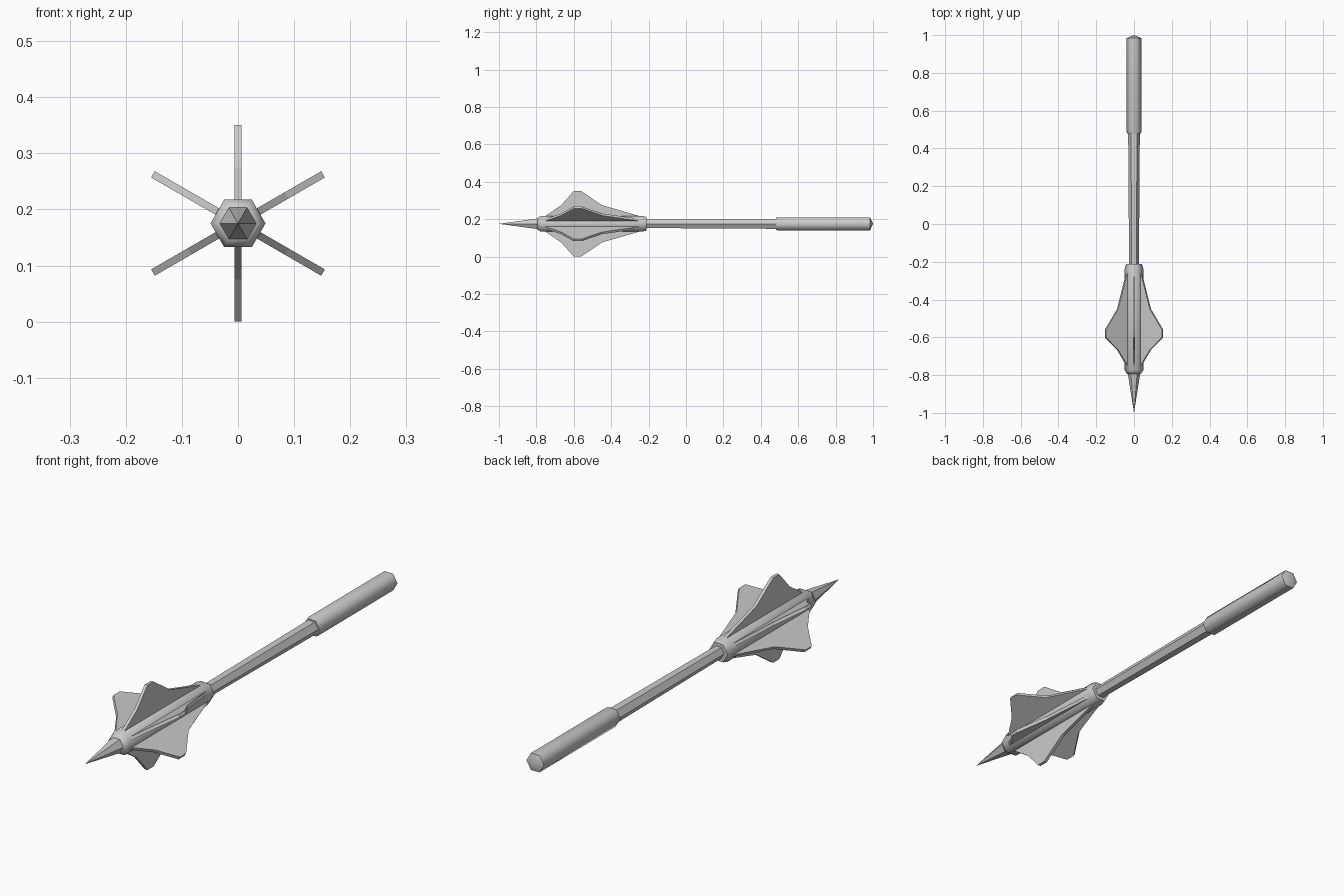
import bpy
import bmesh
import math
from mathutils import Matrix, Vector

cube = bpy.data.objects.get("Cube")
if cube:
    bpy.data.objects.remove(cube, do_unlink=True)

AXIS_Z = 0.175
SIDES = 6

steel = bpy.data.materials.new("light_grey_steel")
steel.use_nodes = True
GREY = (0.6, 0.6, 0.6, 1)
steel.diffuse_color = GREY
steel.node_tree.nodes["Principled BSDF"].inputs["Base Color"].default_value = GREY


def finish(name, bm, smooth=False):
    bmesh.ops.recalc_face_normals(bm, faces=bm.faces)
    mesh = bpy.data.meshes.new(name)
    bm.to_mesh(mesh)
    bm.free()
    mesh.materials.append(steel)
    obj = bpy.data.objects.new(name, mesh)
    bpy.context.collection.objects.link(obj)
    obj.location.z = AXIS_Z
    if smooth:
        bpy.ops.object.select_all(action="DESELECT")
        obj.select_set(True)
        bpy.context.view_layer.objects.active = obj
        bpy.ops.object.shade_smooth_by_angle(angle=math.radians(61))
    return obj


def hex_turned(name, profile, smooth=False):
    """Six-sided body along y from (y, radius) pairs; radius 0 makes a point."""
    bm = bmesh.new()
    rings = []
    for y, r in profile:
        count = SIDES if r else 1
        rings.append([bm.verts.new((r * math.cos(math.tau * i / SIDES), y,
                                    r * math.sin(math.tau * i / SIDES)))
                      for i in range(count)])
    for a, b in zip(rings, rings[1:]):
        for i in range(SIDES):
            j = (i + 1) % SIDES
            if len(b) == 1:
                bm.faces.new((a[i], a[j], b[0]))
            elif len(a) == 1:
                bm.faces.new((a[0], b[j], b[i]))
            else:
                bm.faces.new((a[i], a[j], b[j], b[i]))
    for ring in (rings[0], rings[-1]):
        if len(ring) > 1:
            bm.faces.new(ring)
    return finish(name, bm, smooth)


# Handle
hex_turned("shaft", [(-0.23, 0.026), (0.5, 0.031)])
hex_turned("grip", [(0.48, 0.037), (0.49, 0.04), (0.984, 0.04), (1.0, 0)], True)

# Head core and spike
hex_turned("head_core", [(-0.795, 0.035), (-0.775, 0.049),
                         (-0.235, 0.049), (-0.212, 0.042)], True)
hex_turned("spike", [(-1.0, 0), (-0.785, 0.034)])

# Six radial flanges
outline = [(-0.25, 0.03), (-0.25, 0.042), (-0.45, 0.1), (-0.56, 0.175),
           (-0.6, 0.175), (-0.667, 0.1), (-0.75, 0.043), (-0.75, 0.03)]
THICK = 0.013
for k in range(SIDES):
    bm = bmesh.new()
    face = bm.faces.new([bm.verts.new((-THICK / 2, y, r)) for y, r in outline])
    side = bmesh.ops.extrude_face_region(bm, geom=[face])
    moved = [v for v in side["geom"] if isinstance(v, bmesh.types.BMVert)]
    bmesh.ops.translate(bm, verts=moved, vec=Vector((THICK, 0, 0)))
    bmesh.ops.transform(bm, verts=bm.verts,
                        matrix=Matrix.Rotation(math.tau * k / SIDES, 4, "Y"))
    finish(f"flange_{k + 1}", bm)
